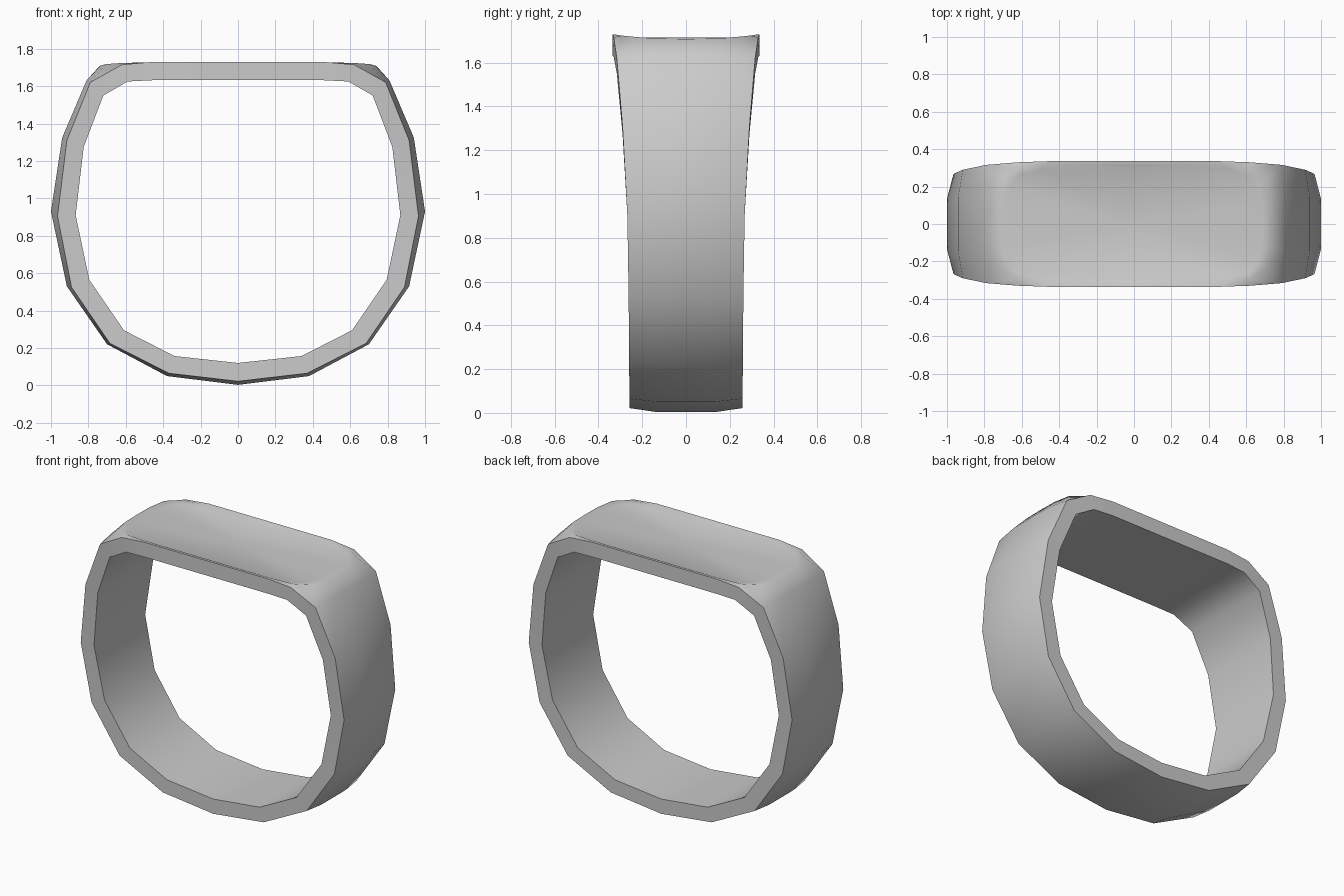
import bpy, bmesh, math

if "Cube" in bpy.data.objects:
    bpy.data.objects.remove(bpy.data.objects["Cube"])

# One quarter of the ring (x >= 0, y >= 0), stations from bottom to shoulder:
# (edge x, z), (crown x, z), (inner x, z), half width
stations = [
    ((0, .022), (0, .003), (0, .12), .258),
    ((.37, .065), (.38, .05), (.34, .157), .258),
    ((.685, .225), (.70, .22), (.61, .295), .26),
    ((.89, .525), (.915, .53), (.795, .565), .262),
    ((.965, .905), (1.0, .93), (.868, .91), .268),
    ((.915, 1.31), (.94, 1.325), (.825, 1.275), .29),
    ((.79, 1.62), (.81, 1.63), (.72, 1.55), .316),
]
# Straight top part: outer edge, underside, half width
top = [
    ((.62, 1.715), (.59, 1.625), .33),
    ((.45, 1.73), (.45, 1.632), .336),
    ((0, 1.73), (0, 1.632), .336),
]

bm = bmesh.new()


def strip(a, b):
    """Quads between two rows of points."""
    for i in range(len(a) - 1):
        face([a[i], a[i + 1], b[i + 1], b[i]])


def face(points):
    unique = list(dict.fromkeys(points))
    bm.faces.new([bm.verts.new(p) for p in unique])


def at(p, y):
    return (p[0], y, p[1])


# Band: crowned outside, flat edge, inside
edge = [at(o, w) for o, c, i, w in stations]
crown = [at(c, w * .5) for o, c, i, w in stations]
middle = [at(c, 0) for o, c, i, w in stations]
strip(edge, crown)
strip(crown, middle)
edge += [at(o, w) for o, i, w in top]
inner = [at(i, w) for o, c, i, w in stations] + [at(i, w) for o, i, w in top]
strip(edge, inner)
strip(inner, [(x, 0, z) for x, y, z in inner])

# Top plate: shoulder boundary, raised rim, sunken flat panel
boundary = [middle[6], crown[6]] + edge[6:]
rim = [(.74, 0, 1.708), (.735, .13, 1.71), (.705, .235, 1.718),
       (.62, .295, 1.724), (.48, .312, 1.727), (0, .312, 1.727)]
lip = [(.69, 0, 1.715), (.685, .11, 1.715), (.655, .21, 1.715),
       (.61, .262, 1.715), (.51, .287, 1.715), (0, .29, 1.715)]
strip(boundary, rim)
strip(rim, lip)
face(lip + [(0, 0, 1.715)])

# Mirror the quarter in x and y, then weld
for axis in ((-1, 1), (1, -1)):
    copy = bmesh.ops.duplicate(bm, geom=bm.verts[:] + bm.edges[:] + bm.faces[:])
    for v in copy["geom"]:
        if isinstance(v, bmesh.types.BMVert):
            v.co.x *= axis[0]
            v.co.y *= axis[1]
bmesh.ops.remove_doubles(bm, verts=bm.verts[:], dist=.0005)
bmesh.ops.recalc_face_normals(bm, faces=bm.faces[:])

mesh = bpy.data.meshes.new("signet_ring")
bm.to_mesh(mesh)
bm.free()
ring = bpy.data.objects.new("signet_ring", mesh)
bpy.context.collection.objects.link(ring)
bpy.context.view_layer.objects.active = ring
ring.select_set(True)
bpy.ops.object.shade_smooth_by_angle(angle=math.radians(45))
